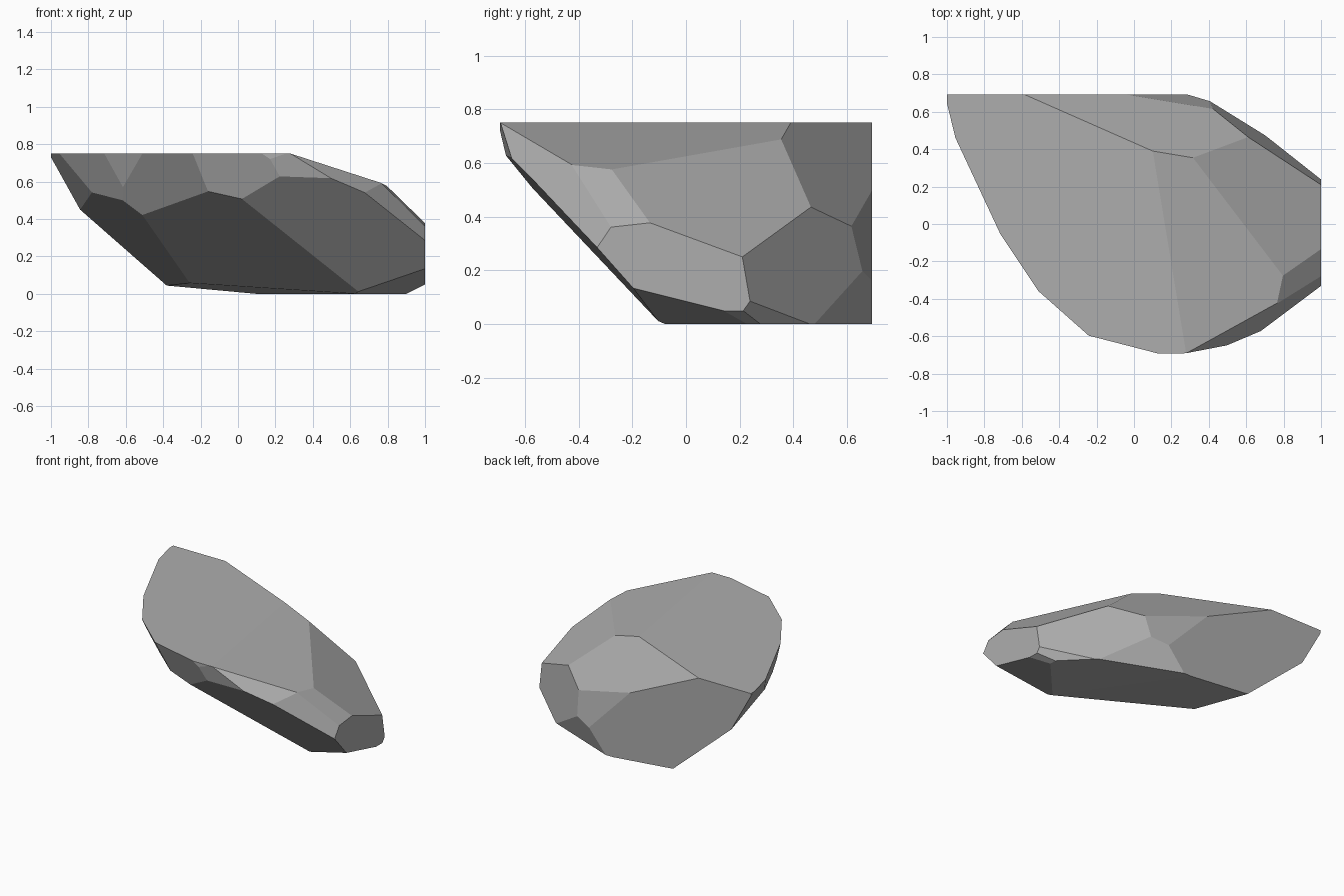
import bpy
import bmesh
from mathutils import Vector

# Remove the default cube
default_cube = bpy.data.objects.get("Cube")
if default_cube:
    bpy.data.objects.remove(default_cube, do_unlink=True)

# Overall block that the stone is chiselled from
HALF_LENGTH, HALF_DEPTH, HEIGHT = 1.0, 0.692, 0.75

# Each chisel cut: outward direction and offset of the facet plane
CHISEL_CUTS = {
    # upper facets
    "top gentle slope": ((.297, .049, 1), .799),
    "left upper slope": ((.717, .369, 1), 1.045),
    "back upper slope": ((.462, 1.048, 1), 1.205),
    "front left shoulder": ((.76, -.79, 1), 1.508),
    "left shoulder": ((1, -.107, .95), 1.373),
    "front left corner": ((1, -.776, .527), 1.407),
    # back left facets
    "back left sliver": ((.23, 1, .223), .794),
    "back left wall": ((.737, 1, .173), .99),
    "back left undercut": ((.396, 1, -.325), .753),
    # lower edge chamfers
    "back left foot": ((1, 1, -.7), 1.178),
    "left foot": ((.5, 0, -1), .45),
    "front left foot": ((.278, -.25, -1), .193),
    "bottom gentle slope": ((-.092, -.064, -1), -.053),
    # front undercut
    "front left undercut": ((.045, -1, -.889), .122),
    "front middle undercut": ((-.33, -.619, -1), -.16),
    "right undercut": ((-.877, -.313, -1), .074),
    # steep front and right rim
    "front rim chip": ((.07, -1, -.2), .56),
    "front rim": ((-.258, -1, -.383), .372),
    "front right rim": ((-.885, -1, -.636), .334),
    "right rim chip": ((-1, -.667, -.187), .61),
    "right rim": ((-1, -.467, -.297), .517),
    "right tip": ((-1, -.243, -.556), .426),
}


def chisel(bm, direction, offset):
    """Slice the stone with a plane, drop the outer piece, cap the cut."""
    normal = Vector(direction)
    point = normal * (offset / normal.length_squared)
    cut = bmesh.ops.bisect_plane(
        bm, geom=bm.verts[:] + bm.edges[:] + bm.faces[:], dist=1e-5,
        plane_co=point, plane_no=normal, clear_outer=True)
    rim = [e for e in cut["geom_cut"] if isinstance(e, bmesh.types.BMEdge)]
    if rim:
        bmesh.ops.contextual_create(bm, geom=rim)


def make_material(name, colour):
    material = bpy.data.materials.new(name)
    material.use_nodes = True
    material.diffuse_color = colour
    shader = next(n for n in material.node_tree.nodes
                  if n.type == "BSDF_PRINCIPLED")
    shader.inputs["Base Color"].default_value = colour
    shader.inputs["Roughness"].default_value = 0.9
    return material


# Starting block
bm = bmesh.new()
bmesh.ops.create_cube(bm, size=2)
for v in bm.verts:
    v.co = (v.co.x * HALF_LENGTH, v.co.y * HALF_DEPTH,
            (v.co.z + 1) * HEIGHT / 2)

# Chisel all facets
for direction, offset in CHISEL_CUTS.values():
    chisel(bm, direction, offset)
bmesh.ops.recalc_face_normals(bm, faces=bm.faces[:])

# Flat shaded stone
mesh = bpy.data.meshes.new("faceted_rock")
bm.to_mesh(mesh)
bm.free()
mesh.materials.append(make_material("stone grey", (.42, .42, .42, 1)))
rock = bpy.data.objects.new("faceted_rock", mesh)
bpy.context.collection.objects.link(rock)
